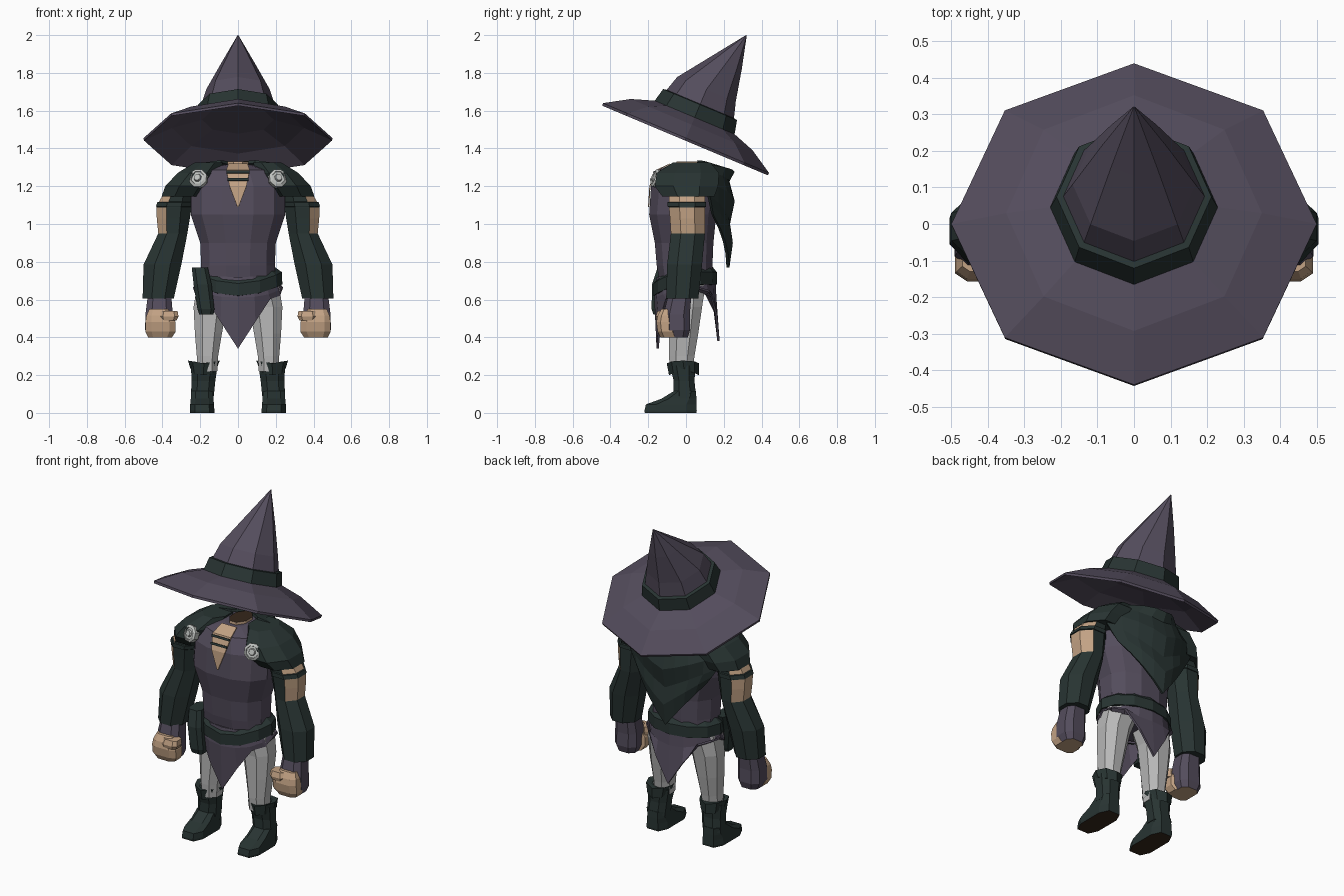
import bpy, bmesh, math
from mathutils import Matrix, Vector

if "Cube" in bpy.data.objects:
    bpy.data.objects.remove(bpy.data.objects["Cube"])


def material(name, r, g, b):
    m = bpy.data.materials.new(name)
    m.diffuse_color = (r, g, b, 1)
    m.use_nodes = True
    m.node_tree.nodes["Principled BSDF"].inputs["Base Color"].default_value = m.diffuse_color
    return m


PURPLE = material("dusk purple cloth", .088, .073, .108)
GREEN = material("dark green leather", .021, .034, .032)
SKIN = material("skin", .54, .36, .23)
GREY = material("grey trousers", .48, .48, .48)
SILVER = material("silver", .52, .54, .52)
BROWN = material("brown sole", .035, .02, .011)


def finish(bm, name, mats, rule=None, matrix=None):
    if matrix:
        bm.transform(matrix)
    bmesh.ops.recalc_face_normals(bm, faces=bm.faces)
    bm.normal_update()
    if rule:
        for f in bm.faces:
            f.material_index = rule(f.calc_center_median(), f.normal)
    me = bpy.data.meshes.new(name)
    bm.to_mesh(me)
    bm.free()
    for m in mats:
        me.materials.append(m)
    ob = bpy.data.objects.new(name, me)
    bpy.context.collection.objects.link(ob)
    return ob


def loft(name, rings, mats, n=8, p=1.0, flat=True, side=1, caps=(True, True), rule=None, matrix=None):
    """Skin rings given as (x0, x1, y0, y1, z); z may depend on the unit direction."""
    off = .5 if flat else 0
    dirs = []
    for i in range(n):
        a = 2 * math.pi * (i + off) / n
        c, s = math.cos(a), math.sin(a)
        dirs.append((math.copysign(abs(c) ** p, c) if abs(c) > 1e-6 else 0,
                     math.copysign(abs(s) ** p, s) if abs(s) > 1e-6 else 0))
    mx, my = max(d[0] for d in dirs), max(d[1] for d in dirs)
    bm = bmesh.new()
    loops = []
    for x0, x1, y0, y1, z in rings:
        loop = []
        for dx, dy in dirs:
            u, v = dx / mx, dy / my
            h = z(u, v) if callable(z) else z
            loop.append(bm.verts.new((side * ((x0 + x1) / 2 + u * (x1 - x0) / 2),
                                      (y0 + y1) / 2 + v * (y1 - y0) / 2, h)))
        loops.append(loop)
    for a, b in zip(loops, loops[1:]):
        for i in range(n):
            j = (i + 1) % n
            bm.faces.new((a[i], a[j], b[j], b[i]))
    if caps[0]:
        bm.faces.new(loops[0])
    if caps[1]:
        bm.faces.new(loops[-1])
    return finish(bm, name, mats, rule, matrix)


def sheet(name, rows, mat, thick):
    bm = bmesh.new()
    grid = [[bm.verts.new(v) for v in row] for row in rows]
    for a, b in zip(grid, grid[1:]):
        for i in range(len(a) - 1):
            bm.faces.new((a[i], a[i + 1], b[i + 1], b[i]))
    ob = finish(bm, name, [mat])
    thicken(ob, thick)
    return ob


def thicken(ob, t):
    m = ob.modifiers.new("thickness", 'SOLIDIFY')
    m.thickness = t
    m.offset = 0


# hat, built upright then tipped backwards
tip = Matrix.Translation((0, 0, 1.455)) @ Matrix.Rotation(math.radians(-22.8), 4, 'X')


def disc(r, h, cy=0, ry=None):
    ry = ry or r
    return (-r, r, cy - ry, cy + ry, h)


loft("hat_brim", [disc(.19, .105), disc(.35, .058), disc(.498, -.014, 0, .475), disc(.50, 0, 0, .477),
                  disc(.35, .077), disc(.21, .125)], [PURPLE], flat=False, matrix=tip)
loft("hat_crown", [disc(.205, .12), disc(.195, .19), disc(.168, .28), disc(.088, .45, .043),
                   disc(.002, .626, .084)], [PURPLE], flat=False, matrix=tip)
loft("hat_band", [disc(.20, .11), disc(.23, .115), disc(.212, .192), disc(.18, .198)],
     [GREEN], flat=False, caps=(False, False), matrix=tip)

# torso and neck
loft("tunic_body", [(-.2, .2, -.13, .13, .64), (-.195, .195, -.155, .14, .78), (-.2, .2, -.165, .145, .9),
                    (-.25, .25, -.195, .16, 1.05), (-.25, .25, -.185, .19, 1.2),
                    (-.18, .18, -.15, .16, 1.285), (-.07, .07, -.075, .12, 1.315)],
     [PURPLE], n=12, p=.85)
loft("neck", [(-.058, .058, -.06, .105, 1.25), (-.055, .055, -.05, .11, 1.33)], [SKIN, BROWN],
     rule=lambda c, n: int(n.z > .8))
sheet("neck_opening", [[(-w, y, z), (w, y, z)] for w, y, z in
                       ((.05, -.083, 1.318), (.062, -.156, 1.285), (.045, -.191, 1.2), (.003, -.198, 1.09))],
      SKIN, .006)
for i, (w, y, z) in enumerate(((.06, -.166, 1.275), (.055, -.183, 1.235))):
    sheet(f"neck_lace_{i + 1}", [[(-w, y, z + .006), (w, y, z + .006)],
                                 [(-w, y - .005, z - .006), (w, y - .005, z - .006)]], GREEN, .008)

# skirt with pointed front and back tails
skirt = loft("tunic_skirt", [(-.205, .205, -.15, .15, .72),
                             (-.225, .225, -.162, .155, lambda u, v: .67 - .06 * abs(v)),
                             (-.237, .237, -.15, .172,
                              lambda u, v: (.34 if v < 0 else .38) + .28 * min(1, abs(u) / .75))],
             [PURPLE], n=16, flat=False, caps=(False, False))
thicken(skirt, .012)


# sash, dipping at the front, with a hanging pouch
def dip(h):
    return lambda u, v: h - .06 * max(0, -v) ** 2


loft("belt_sash", [(-.2, .2, -.14, .14, dip(.675)), (-.235, .235, -.172, .165, dip(.68)),
                   (-.232, .232, -.172, .163, dip(.745)), (-.185, .185, -.14, .135, dip(.78))],
     [GREEN], n=12, flat=False, caps=(False, False))
loft("belt_pouch", [(-.205, -.13, -.172, -.11, .52), (-.215, -.125, -.182, -.08, .55),
                    (-.235, -.14, -.18, -.06, .68), (-.245, -.16, -.15, -.03, .77)], [GREEN], p=.6)

# cape hanging in V-shaped folds down the back
folds = ((.09, 1.33, 1.32, .06, .11), (.2, 1.315, 1.275, .06, .25), (.27, 1.28, 1.225, .08, .222),
         (.31, 1.22, 1.12, .10, .25), (.30, 1.15, 1.0, .12, .225), (.27, 1.10, .90, .13, .24),
         (.235, 1.05, .77, .14, .222))
rows = []
for hw, ze, zc, ye, yc in folds:
    ts = [i / 4 for i in range(-4, 5)]
    rows.append([(hw * t - .02 * (1 - abs(t)), yc + (ye - yc) * t * t, zc + (ze - zc) * abs(t)) for t in ts])
sheet("back_cape", rows, GREEN, .016)

for s, tag in ((1, "left"), (-1, "right")):
    # shoulder mantle and silver clasp
    loft(f"shoulder_mantle_{tag}", [(.19, .39, -.11, .13, 1.15), (.17, .405, -.125, .15, 1.145),
                                    (.13, .385, -.165, .17, 1.2), (.10, .32, -.155, .175, 1.27),
                                    (.08, .23, -.07, .13, 1.325)], [GREEN], side=s)
    aim = Vector((.3 * s, -1, .35)).to_track_quat('Z', 'Y').to_matrix().to_4x4()
    clasp = Matrix.Translation((.21 * s, -.155, 1.24)) @ aim
    loft(f"clasp_{tag}", [disc(.045, -.02), disc(.047, .012), disc(.034, .02), disc(.032, .014),
                          disc(.02, .014), disc(.016, .026)], [SILVER], matrix=clasp)

    # arm: sleeve open on the outside with a strap across the skin
    loft(f"arm_{tag}", [(.19, .34, -.09, .1, 1.24), (.245, .40, -.09, .1, 1.15), (.245, .42, -.09, .1, 1.115),
                        (.247, .432, -.09, .1, 1.088), (.255, .43, -.085, .1, 1.03),
                        (.268, .422, -.08, .1, .95), (.30, .50, -.1, .085, .785),
                        (.34, .505, -.105, .065, .605)], [GREEN, SKIN], side=s,
         rule=lambda c, n, s=s: int(n.x * s > .3 and .94 < c.z < 1.15 and not 1.09 < c.z < 1.113))
    loft(f"arm_strap_{tag}", [(.25, .425, -.095, .105, 1.09), (.245, .435, -.097, .107, 1.093),
                              (.243, .427, -.097, .107, 1.115), (.25, .41, -.09, .1, 1.118)], [GREEN], side=s)

    # glove and fist
    loft(f"glove_{tag}", [(.36, .475, -.105, .01, .40), (.345, .492, -.12, .022, .44),
                          (.345, .49, -.12, .02, .52), (.355, .475, -.09, .03, .64)], [PURPLE, SKIN], side=s,
         p=.7, rule=lambda c, n: int(n.z < -.7))
    loft(f"fist_{tag}", [(.35, .475, -.135, -.04, .40), (.33, .49, -.15, -.05, .43), (.33, .49, -.157, -.05, .48),
                         (.35, .485, -.15, -.05, .515), (.37, .47, -.13, -.06, .55)], [SKIN], side=s, p=.6)
    loft(f"thumb_{tag}", [(.325, .41, -.155, -.08, .49), (.315, .42, -.16, -.08, .51),
                          (.32, .41, -.15, -.08, .54)], [SKIN], side=s, p=.6)

    # trouser leg
    loft(f"trouser_leg_{tag}", [(.11, .215, -.085, .035, .22), (.105, .218, -.09, .045, .3),
                                (.085, .228, -.09, .065, .42), (.06, .235, -.09, .085, .56),
                                (.0, .21, -.11, .11, .72)], [GREY], side=s, p=.9)

    # boot: foot, shaft and pointed turned-down cuff
    loft(f"boot_foot_{tag}", [(.125, .253, -.218, .055, 0), (.125, .255, -.22, .057, .012),
                              (.127, .253, -.212, .056, .045), (.13, .25, -.13, .055, .075),
                              (.133, .248, -.065, .053, .115)], [GREEN, BROWN], side=s, p=.6,
         rule=lambda c, n: int(n.z < -.8))
    loft(f"boot_shaft_{tag}", [(.128, .25, -.065, .053, .09), (.12, .245, -.065, .045, .17),
                               (.108, .25, -.085, .05, .25)], [GREEN], side=s, p=.8)
    loft(f"boot_cuff_{tag}", [(.12, .24, -.075, .045, .23),
                              (.112, .252, -.09, .068, lambda u, v: .235 - .035 * abs(v)),
                              (.097, .265, -.102, .07, lambda u, v: .262 + .015 * abs(u)),
                              (.11, .235, -.085, .04, .265)], [GREEN], side=s, flat=False, caps=(False, False))
